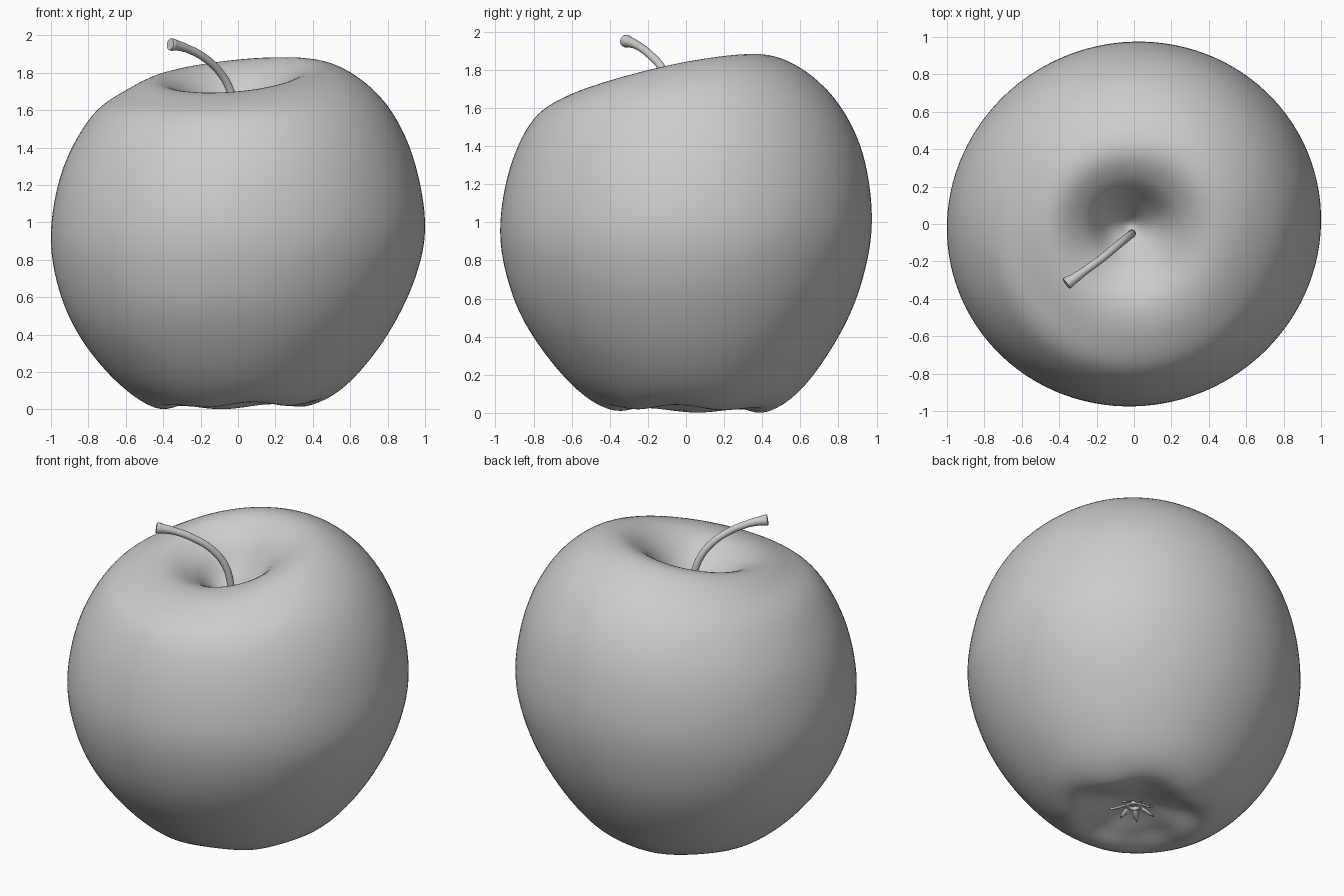
import bpy, bmesh, math
from mathutils import Vector

if "Cube" in bpy.data.objects:
    bpy.data.objects.remove(bpy.data.objects["Cube"])

SEGS, SUB = 112, 7

# Body profiles (r, z) at right, back, left and front, from rim to base
RIGHT = [(.13, 1.56), (.25, 1.74), (.42, 1.84), (.61, 1.79), (.80, 1.62), (.935, 1.35),
         (1.0, 1.0), (.95, .71), (.80, .40), (.60, .15), (.42, .035)]
BACK = [(.13, 1.60), (.25, 1.79), (.41, 1.87), (.61, 1.80), (.80, 1.62), (.93, 1.35),
        (.975, 1.0), (.92, .68), (.80, .40), (.61, .13), (.43, .015)]
LEFT = [(.13, 1.53), (.26, 1.68), (.43, 1.76), (.60, 1.70), (.78, 1.57), (.935, 1.29),
        (1.0, .95), (.96, .65), (.84, .38), (.64, .14), (.44, .015)]
FRONT = [(.13, 1.54), (.26, 1.64), (.43, 1.70), (.62, 1.66), (.80, 1.54), (.925, 1.28),
         (.975, .95), (.92, .65), (.80, .40), (.60, .15), (.42, .03)]
TOP = [(0, 1.46), (.05, 1.475)]
BOTTOM = [(.26, .055), (.11, .10), (0, .11)]


def profile_at(t):
    """Blend the four side profiles smoothly around the axis."""
    pts = list(TOP)
    for quad in zip(RIGHT, BACK, LEFT, FRONT):
        p = []
        for r, b, l, f in zip(*quad):
            mean = (r + b + l + f) / 4
            p.append(mean + (r - l) / 2 * math.cos(t) + (b - f) / 2 * math.sin(t)
                     + (r + l - b - f) / 4 * math.cos(2 * t))
        p[0] += .012 * math.sin(2 * t) * p[0]
        pts.append(p)
    return pts + BOTTOM


def spline(pts):
    """Catmull-Rom points through a profile."""
    v = [Vector(p) for p in pts]
    v = [Vector((-v[1].x, v[1].y))] + v + [Vector((-v[-2].x, v[-2].y))]
    out = []
    for i in range(1, len(v) - 2):
        a, b, c, d = v[i - 1:i + 3]
        for k in range(SUB):
            u = k / SUB
            out.append(.5 * (2 * b + (c - a) * u + (2 * a - 5 * b + 4 * c - d) * u * u
                             + (3 * b - a - 3 * c + d) * u ** 3))
    return out + [v[-2]]


def finish(bm, name):
    bmesh.ops.recalc_face_normals(bm, faces=bm.faces)
    for f in bm.faces:
        f.smooth = True
    me = bpy.data.meshes.new(name)
    bm.to_mesh(me)
    bm.free()
    ob = bpy.data.objects.new(name, me)
    bpy.context.collection.objects.link(ob)
    return ob


# Fruit body with stem hollow and five-lobed base
bm = bmesh.new()
cols = []
for s in range(SEGS):
    t = 2 * math.pi * s / SEGS
    col = []
    for p in spline(profile_at(t)):
        r, z = max(p.x, 0), p.y
        if z < .3:
            z += .013 * math.cos(5 * t + .6) * math.exp(-((r - .33) / .14) ** 2)
        shift = math.exp(-(r / .2) ** 2) if z > 1 else 0
        col.append(bm.verts.new((r * math.cos(t) - .02 * shift,
                                 r * math.sin(t) - .03 * shift, max(z, 0))))
    cols.append(col)
for s in range(SEGS):
    a, b = cols[s], cols[(s + 1) % SEGS]
    for i in range(len(a) - 1):
        bm.faces.new((a[i], b[i], b[i + 1], a[i + 1]))
bmesh.ops.remove_doubles(bm, verts=bm.verts, dist=1e-5)
bmesh.ops.dissolve_degenerate(bm, edges=bm.edges, dist=1e-6)
finish(bm, "apple_body")

# Curved stem with a flared end
PATH = [(-.01, -.05, 1.42, 1.0), (-.015, -.055, 1.58, 1.0), (-.04, -.075, 1.70, 1.0),
        (-.095, -.12, 1.80, 1.0), (-.18, -.19, 1.88, 1.0), (-.27, -.255, 1.928, 1.05),
        (-.325, -.295, 1.945, 1.3), (-.352, -.313, 1.95, 1.6), (-.362, -.32, 1.952, 1.5)]
cu = bpy.data.curves.new("stem", 'CURVE')
cu.dimensions = '3D'
cu.bevel_depth = .021
cu.bevel_resolution = 6
cu.resolution_u = 6
cu.use_fill_caps = True
sp = cu.splines.new('BEZIER')
sp.bezier_points.add(len(PATH) - 1)
for bp, (x, y, z, r) in zip(sp.bezier_points, PATH):
    bp.co = (x, y, z)
    bp.radius = r
    bp.handle_left_type = bp.handle_right_type = 'AUTO'
bpy.context.collection.objects.link(bpy.data.objects.new("stem", cu))

# Dried sepals around the blossom end
bm = bmesh.new()
N = 7
for k in range(N):
    t = 2 * math.pi * k / N + .3
    length = .13 + .015 * math.sin(k * 2.3)
    rows = []
    for u, w, z in [(0, .012, .092), (.35, .02, .075), (.7, .016, .06), (1, .002, .052)]:
        r = .03 + (length - .03) * u
        row = []
        for side, lift in [(-1, 0), (0, -.006), (1, 0), (0, .008)]:
            y = side * w
            row.append(bm.verts.new((r * math.cos(t) - y * math.sin(t),
                                     r * math.sin(t) + y * math.cos(t), z + lift)))
        rows.append(row)
    for a, b in zip(rows, rows[1:]):
        for i in range(4):
            j = (i + 1) % 4
            bm.faces.new((a[i], a[j], b[j], b[i]))
    bm.faces.new(rows[0])
    bm.faces.new(rows[-1])
finish(bm, "sepals")

# Small raised ring at the blossom end
bpy.ops.mesh.primitive_torus_add(major_radius=.038, minor_radius=.012, major_segments=28,
                                 minor_segments=10, location=(0, 0, .085))
ring = bpy.context.object
ring.name = "blossom_ring"
bpy.ops.object.shade_smooth()
